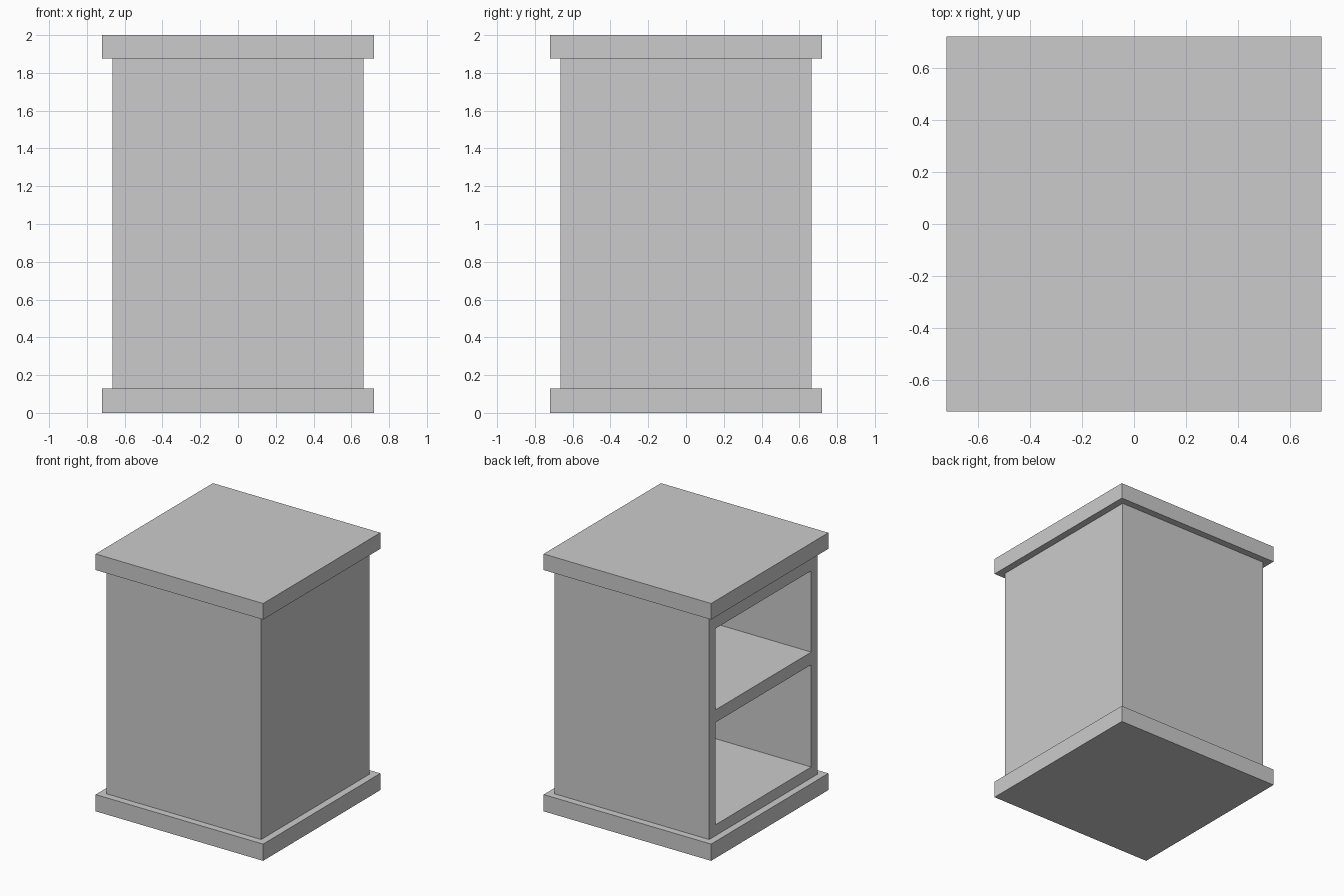
import bpy

if "Cube" in bpy.data.objects:
    bpy.data.objects.remove(bpy.data.objects["Cube"])

BODY = 0.665      # half width of the cabinet body
SLAB = 0.72       # half width of the top and base slabs
WALL = 0.077      # wall thickness


def box(name, x, y, z):
    """Axis-aligned box from (min, max) pairs."""
    lo, hi = zip(x, y, z)
    bpy.ops.mesh.primitive_cube_add(
        size=1, location=[(a + b) / 2 for a, b in zip(lo, hi)])
    ob = bpy.context.object
    ob.name = name
    ob.scale = [b - a for a, b in zip(lo, hi)]
    bpy.ops.object.transform_apply(location=False, rotation=False, scale=True)
    return ob


# Base and top slabs
box("base_slab", (-SLAB, SLAB), (-SLAB, SLAB), (0, 0.13))
box("top_slab", (-SLAB, SLAB), (-SLAB, SLAB), (1.875, 2))

# Cabinet body, closed on three sides
body = box("cabinet_body", (-BODY, BODY), (-BODY, BODY), (0.13, 1.875))

# Two compartments open on the -x side, leaving a shelf between them
inner = BODY - WALL
for name, z in (("lower_cutter", (0.215, 1.01)), ("upper_cutter", (1.108, 1.74))):
    cutter = box(name, (-BODY - 0.2, inner), (-inner, inner), z)
    cutter.hide_render = True
    cut = body.modifiers.new(name, "BOOLEAN")
    cut.operation = "DIFFERENCE"
    cut.solver = "EXACT"
    cut.object = cutter
    bpy.context.view_layer.objects.active = body
    bpy.ops.object.modifier_apply(modifier=cut.name)
    bpy.data.objects.remove(cutter)
